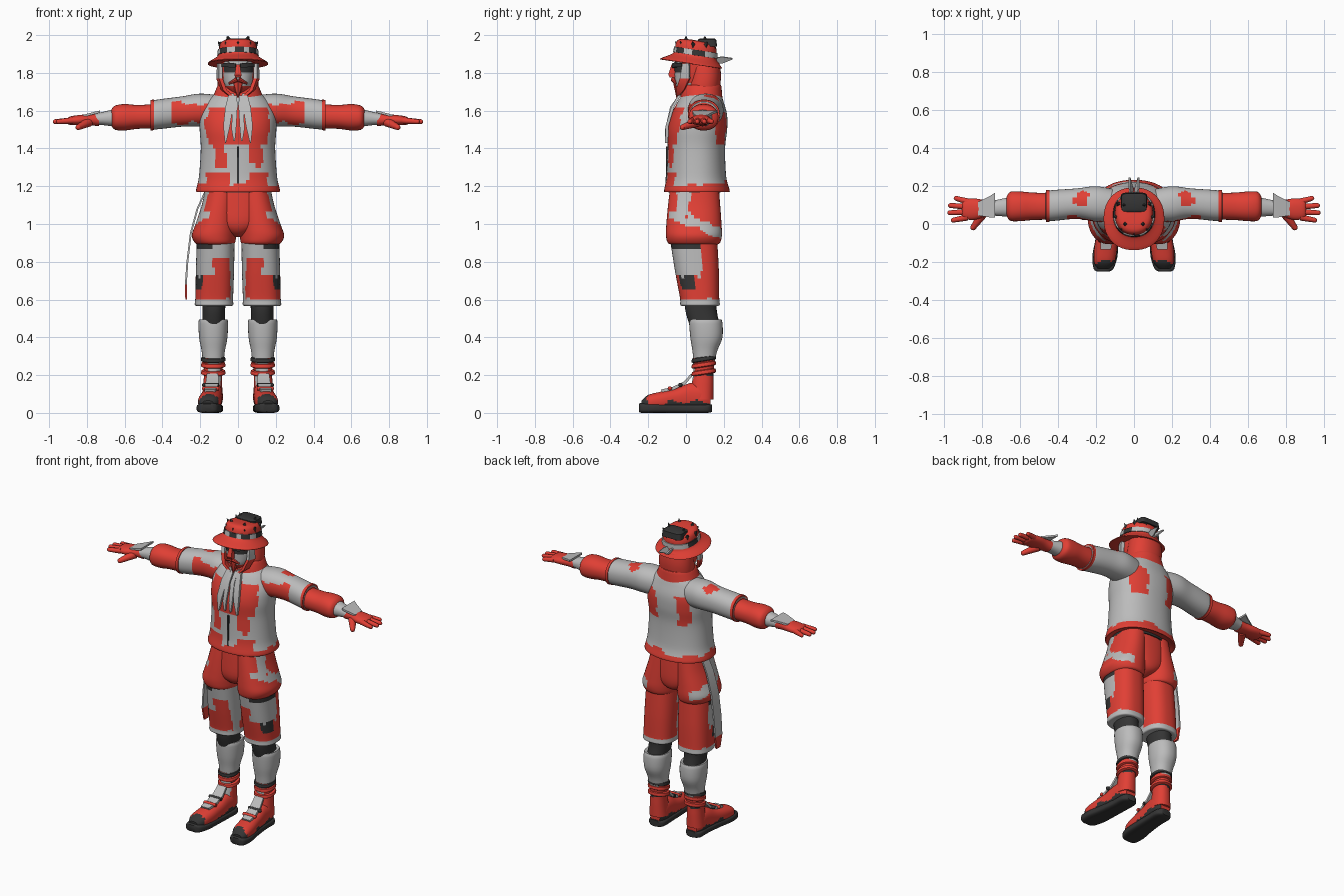
import bpy, bmesh, math
from mathutils import Vector, Matrix, noise

G, R, D = 0, 1, 2
MATS = []
for nm, c in (("grey", (.5, .5, .5, 1)), ("red", (.75, .05, .035, 1)), ("dark", (.035, .035, .035, 1))):
    m = bpy.data.materials.new(nm)
    m.diffuse_color = c
    MATS.append(m)


def finish(name, bm, paint=G, mirror=False, wobble=.03, angle=40):
    """Turn a bmesh into an object; paint is a colour index or a rule on face centres."""
    bmesh.ops.recalc_face_normals(bm, faces=bm.faces)
    for f in bm.faces:
        f.smooth = True
        if callable(paint):
            c = f.calc_center_median()
            q = c + noise.noise_vector(c * 14) * wobble
            f.material_index = paint(abs(q.x), q.y, q.z)
        else:
            f.material_index = paint
    me = bpy.data.meshes.new(name)
    bm.to_mesh(me)
    bm.free()
    for m in MATS:
        me.materials.append(m)
    me.set_sharp_from_angle(angle=math.radians(angle))
    ob = bpy.data.objects.new(name, me)
    bpy.context.collection.objects.link(ob)
    if mirror:
        ob.modifiers.new("mirror", 'MIRROR').use_mirror_merge = False
    return ob


def loft(name, rings, axis='z', paint=G, mirror=False, segs=48, power=2.2, sub=4, shear=0, wobble=.03):
    """Skin of oval rings (t, a, b, ra, rb) along an axis, smoothly interpolated."""
    pts = []
    for i in range(len(rings) - 1):
        p = [rings[max(0, min(len(rings) - 1, i + k))] for k in (-1, 0, 1, 2)]
        for s in range(sub):
            t = s / sub
            pts.append([.5 * (2 * b + (c - a) * t + (2 * a - 5 * b + 4 * c - d) * t * t
                              + (3 * b - a - 3 * c + d) * t ** 3) if sub > 1 else b
                        for a, b, c, d in zip(*p)])
    pts.append(rings[-1])
    bm, loops = bmesh.new(), []
    for t, a, b, ra, rb in pts:
        lp = []
        for k in range(segs):
            an = 2 * math.pi * k / segs
            u, v = math.cos(an), math.sin(an)
            u = a + ra * math.copysign(abs(u) ** (2 / power), u)
            v = b + rb * math.copysign(abs(v) ** (2 / power), v)
            co = {'z': (u, v, t), 'x': (t, u, v), 'y': (u, t, v)}[axis]
            lp.append(bm.verts.new((co[0], co[1], co[2] + shear * (co[1] - .03))))
        loops.append(lp)
    for l0, l1 in zip(loops, loops[1:]):
        for k in range(segs):
            j = (k + 1) % segs
            bm.faces.new((l0[k], l0[j], l1[j], l1[k]))
    bm.faces.new(loops[0])
    bm.faces.new(loops[-1])
    return finish(name, bm, paint, mirror, wobble)


def ribbon(name, pts, across, normal, thick=.006, paint=G, mirror=False):
    """Thin strap through points (x, y, z, half width)."""
    bm, loops = bmesh.new(), []
    a, n = Vector(across).normalized(), Vector(normal).normalized() * thick
    for *p, w in pts:
        p = Vector(p)
        loops.append([bm.verts.new(p + a * w * i + n * j) for i, j in ((-1, -1), (1, -1), (1, 1), (-1, 1))])
    for l0, l1 in zip(loops, loops[1:]):
        for k in range(4):
            bm.faces.new((l0[k], l0[k - 3], l1[k - 3], l1[k]))
    bm.faces.new(loops[0])
    bm.faces.new(loops[-1])
    return finish(name, bm, paint, mirror)


def rod(name, p0, p1, r0, r1, paint, segs=12, mirror=False):
    """Tapered rod from p0 to p1; a small r1 makes a spike."""
    p0, p1 = Vector(p0), Vector(p1)
    d = p1 - p0
    mat = Matrix.Translation((p0 + p1) / 2) @ d.to_track_quat('Z', 'Y').to_matrix().to_4x4()
    bm = bmesh.new()
    bmesh.ops.create_cone(bm, cap_ends=True, segments=segs, radius1=r0, radius2=r1, depth=d.length, matrix=mat)
    if r1 > .004:
        bmesh.ops.create_uvsphere(bm, u_segments=segs, v_segments=8, radius=r1, matrix=Matrix.Translation(p1))
    return finish(name, bm, paint, mirror)


# Jacket with camouflage patches
def jacket_paint(x, y, z):
    if z < 1.215:
        return R
    if y < .06:
        if 1.43 < z < 1.62 and x < .16 or 1.3 < z < 1.45 and .06 < x < .13 or z < 1.27 and .05 < x < .16:
            return R
    elif 1.42 < z < 1.6 and .07 < x < .16:
        return R
    return G


loft("jacket", [(1.18, 0, .058, .19, .15), (1.172, 0, .058, .222, .174), (1.25, 0, .055, .207, .158),
                (1.4, 0, .055, .197, .152), (1.5, 0, .06, .203, .158), (1.58, 0, .07, .2, .147),
                (1.65, 0, .078, .165, .12), (1.69, 0, .085, .12, .1), (1.71, 0, .085, .1, .09)],
     paint=jacket_paint, segs=72, sub=6)
loft("collar", [(1.65, 0, .082, .14, .112), (1.7, 0, .082, .122, .108), (1.735, 0, .085, .105, .1),
                (1.73, 0, .085, .09, .085)], paint=R)
ribbon("zip", [(0, -.103, 1.2, .005), (0, -.1, 1.28, .005), (0, -.1, 1.41, .005)], (1, 0, 0), (0, 1, 0), paint=D)
ribbon("lapel", [(.035, -.03, 1.69, .014), (.047, -.07, 1.62, .02), (.06, -.1, 1.52, .018), (.066, -.103, 1.43, .003)],
       (1, 0, 0), (0, 1, 0), .008, G, True)
ribbon("neck_tab", [(.015, -.035, 1.68, .01), (.017, -.078, 1.62, .014), (.022, -.105, 1.5, .012), (.02, -.106, 1.44, .004)],
       (1, 0, 0), (0, 1, 0), .006, G, True)


# Arms: upper sleeve, puffed forearm, wrist and glove
def sleeve_paint(x, y, z):
    front = y < .08 and .17 < x < .35 and 1.53 < z < 1.64
    top = .24 < x < .31 and .1 < y < .16 and z > 1.6
    return R if front or top else G


loft("upper_sleeve", [(.09, .095, 1.595, .085, .085), (.2, .105, 1.603, .093, .087), (.3, .107, 1.595, .08, .08),
                      (.45, .095, 1.577, .08, .077), (.46, .095, 1.575, .06, .06)],
     'x', sleeve_paint, True, sub=6)
loft("sleeve_edge", [(.443, .095, 1.578, .06, .06), (.445, .095, 1.578, .084, .081), (.462, .095, 1.576, .084, .081),
                     (.463, .095, 1.576, .06, .06)], 'x', R, True, sub=1)
loft("forearm_sleeve", [(.44, .093, 1.57, .07, .065), (.53, .093, 1.567, .072, .063), (.6, .093, 1.565, .078, .07),
                        (.65, .093, 1.563, .076, .064), (.67, .093, 1.563, .05, .045)], 'x', R, True)
loft("wrist", [(.64, .09, 1.563, .055, .05), (.72, .085, 1.558, .042, .034), (.79, .08, 1.552, .035, .025)], 'x', G, True)
ribbon("glove_cuff", [(.73, .1, 1.595, .065), (.76, .09, 1.588, .055), (.82, .08, 1.572, .035)],
       (0, 1, 0), (0, 0, 1), .006, G, True)
loft("palm", [(.735, .085, 1.552, .04, .034), (.78, .082, 1.552, .044, .03), (.84, .078, 1.55, .056, .027),
              (.89, .078, 1.547, .052, .022), (.905, .078, 1.545, .04, .012)], 'x', R, True, segs=24)
for i, (ya, yb, xe) in enumerate(((.035, .02, .95), (.063, .059, .968), (.091, .097, .965), (.118, .135, .935))):
    rod(f"finger_{i + 1}", (.875, ya, 1.548), (xe, yb, 1.542), .017, .0125, R, mirror=True)
rod("thumb", (.79, .06, 1.54), (.845, -.018, 1.512), .026, .015, R, mirror=True)


# Trousers: pelvis, puffed upper legs, lower legs with cuffs
def thigh_paint(x, y, z):
    side = x > .15 and (abs(z - 1.0 - .4 * (.06 - y)) < .025 or z > 1.05 and abs(y + .01) < .035)
    return G if side else R


def leg_paint(x, y, z):
    if z < .602:
        return G
    if z > .72 and x > .13 and -.09 < y < .08:
        return G if z < .87 else D
    if z > .81 and y < .02 or x < .04 and y < .06:
        return G
    return D if .66 < z < .73 and x > .19 and y < .05 else R


loft("pelvis", [(1.22, 0, .045, .165, .128), (1.1, 0, .045, .175, .135), (1.0, 0, .045, .15, .135),
                (.95, 0, .05, .07, .11), (.93, 0, .05, .02, .06)], paint=R)
loft("belt", [(1.165, 0, .045, .13, .1), (1.166, 0, .045, .178, .138), (1.2, 0, .045, .178, .138)], paint=D, sub=1)
loft("upper_trouser", [(1.2, .085, .045, .085, .128), (1.1, .1, .043, .092, .138), (1.0, .117, .042, .108, .146),
                       (.94, .127, .042, .117, .148), (.9, .122, .042, .106, .138), (.89, .12, .045, .085, .115)],
     paint=thigh_paint, mirror=True, segs=64, sub=6, wobble=.02)
loft("lower_trouser", [(.92, .118, .04, .1, .125), (.75, .122, .058, .101, .116), (.61, .126, .072, .1, .104),
                       (.57, .127, .074, .1, .103), (.568, .127, .074, .07, .075)],
     paint=leg_paint, mirror=True, segs=64, sub=8, power=2.5, wobble=.008)
ribbon("side_sash", [(-.165, .06, 1.19, .03), (-.215, .06, 1.08, .034), (-.25, .06, .95, .037), (-.268, .06, .8, .038),
                     (-.276, .06, .68, .036), (-.274, .06, .6, .02)], (0, 1, 0), (1, 0, .1), .005,
       lambda x, y, z: R if z < .72 else G)

# Lower legs: knee, shin guard, ankle wraps
loft("knee", [(.6, .128, .08, .062, .085), (.54, .128, .08, .06, .083), (.46, .13, .1, .06, .08)], paint=D, mirror=True)
loft("shin_guard", [(.49, .131, .103, .06, .07), (.488, .131, .104, .077, .087), (.4, .131, .108, .075, .085),
                    (.33, .131, .1, .062, .066), (.27, .131, .096, .055, .056)], mirror=True)
loft("ankle", [(.29, .131, .095, .06, .06), (.22, .132, .093, .048, .053), (.15, .134, .088, .05, .058),
               (.07, .135, .085, .055, .06)], mirror=True, sub=8,
     paint=lambda x, y, z: G if y < .06 and x < .15 else (D if .2 < z < .225 else R))
for i, (z, c) in enumerate(((.275, D), (.245, R), (.205, R))):
    loft(f"ankle_wrap_{i + 1}", [(z - .013, .131, .094, .05, .05), (z - .008, .131, .094, .064, .064),
                                 (z + .01, .131, .094, .062, .062), (z + .014, .131, .094, .05, .05)],
         paint=c, mirror=True, sub=2, shear=.15)

# Shoes
loft("shoe_sole", [(-.25, .162, .028, .03, .02), (-.235, .16, .026, .052, .026), (-.17, .153, .025, .066, .025),
                   (-.08, .143, .024, .06, .024), (.03, .135, .023, .055, .023), (.11, .134, .023, .054, .023),
                   (.138, .134, .025, .03, .02)], 'y', D, True, power=3.5)
loft("shoe_upper", [(-.235, .16, .045, .03, .02), (-.2, .156, .055, .054, .04), (-.13, .149, .063, .06, .05),
                    (-.05, .141, .073, .056, .058), (.02, .136, .085, .054, .072), (.09, .134, .085, .053, .07),
                    (.13, .134, .07, .035, .05)], 'y',
     lambda x, y, z: D if y < -.19 or (z < .06 and y > -.1) else R, True, power=2.4, sub=5)
ribbon("shoe_tongue", [(.135, .03, .2, .03), (.137, -.01, .157, .034), (.143, -.07, .129, .034), (.149, -.13, .116, .028)],
       (1, 0, 0), (0, -.4, 1), .008, G, True)
for i, (y, z) in enumerate(((-.03, .148), (-.085, .13))):
    rod(f"shoe_strap_{i + 1}", (.1, y, z), (.18, y, z), .011, .011, R if i else D, mirror=True)


# Head, hood and face details
def face_paint(x, y, z):
    if y < .0 and 1.805 < z < 1.845 and .014 < x < .075:
        return D
    return R if x > .075 or z < 1.73 else G


loft("head", [(1.69, 0, .02, .035, .045), (1.73, 0, .03, .07, .085), (1.78, 0, .04, .086, .1),
              (1.85, 0, .05, .093, .11), (1.9, 0, .05, .09, .105)], paint=face_paint, sub=6, wobble=.006)
loft("hood", [(1.68, 0, .09, .095, .085), (1.72, 0, .092, .108, .088), (1.78, 0, .098, .108, .087),
              (1.84, 0, .098, .1, .082), (1.86, 0, .095, .09, .07)], paint=R)
ribbon("nose", [(0, -.06, 1.845, .01), (0, -.078, 1.79, .018), (0, -.07, 1.775, .016)], (1, 0, 0), (0, 1, 0), .016, R)
ribbon("side_beard", [(.096, .0, 1.85, .018), (.098, -.005, 1.77, .026), (.075, -.03, 1.71, .022), (.04, -.04, 1.68, .008)],
       (.3, 1, 0), (1, -.3, 0), .01, lambda x, y, z: G if z > 1.78 else R, True)
rod("moustache", (.005, -.068, 1.765), (.045, -.056, 1.745), .013, .006, R, 8, True)
rod("chin_beard", (0, -.035, 1.745), (0, -.05, 1.67), .034, .002, R, 8)
ribbon("brow_visor", [(.012, -.066, 1.838, .012), (.05, -.055, 1.842, .012), (.085, -.015, 1.84, .01)],
       (0, 0, 1), (.3, -1, 0), .008, D, True)

# Tilted hat with spiked crown, rear box and feathers
loft("hat", [(1.85, 0, .03, .09, .095), (1.846, 0, .028, .153, .158), (1.854, 0, .028, .155, .16),
             (1.88, 0, .042, .118, .125), (1.9, 0, .05, .103, .112), (1.95, 0, .054, .097, .106),
             (1.972, 0, .056, .075, .082), (1.976, 0, .056, .02, .02)], paint=R, sub=3, shear=-.15)
loft("hat_band", [(1.895, 0, .05, .09, .1), (1.896, 0, .05, .11, .118), (1.925, 0, .052, .107, .115),
                  (1.926, 0, .052, .08, .09)], paint=lambda x, y, z: D if math.sin(y * 60 + x * 40) > 0 else G,
     sub=1, shear=-.15)
for i in range(9):
    an = math.radians(-90 + 40 * i)
    c, s = math.cos(an), math.sin(an)
    rod(f"hat_spike_{i + 1}", (.082 * c, .055 + .088 * s, 1.935), (.108 * c, .055 + .112 * s, 1.967), .022, .001, D, 4)
for i, (x, y) in enumerate(((.052, .0), (.058, .1))):
    rod(f"crown_horn_{i + 1}", (x * .8, y, 1.955), (x, y, 1.995), .024, .001, D, 4, True)
loft("hat_box", [(1.94, 0, .115, .07, .05), (1.976, 0, .112, .066, .048), (1.982, 0, .112, .055, .04)],
     paint=D, power=6, sub=1)
ribbon("feather", [(.012, .14, 1.865, .012), (.016, .19, 1.868, .02), (.024, .245, 1.875, .003)],
       (.5, 0, 1), (1, 0, -.5), .004, G, True)
